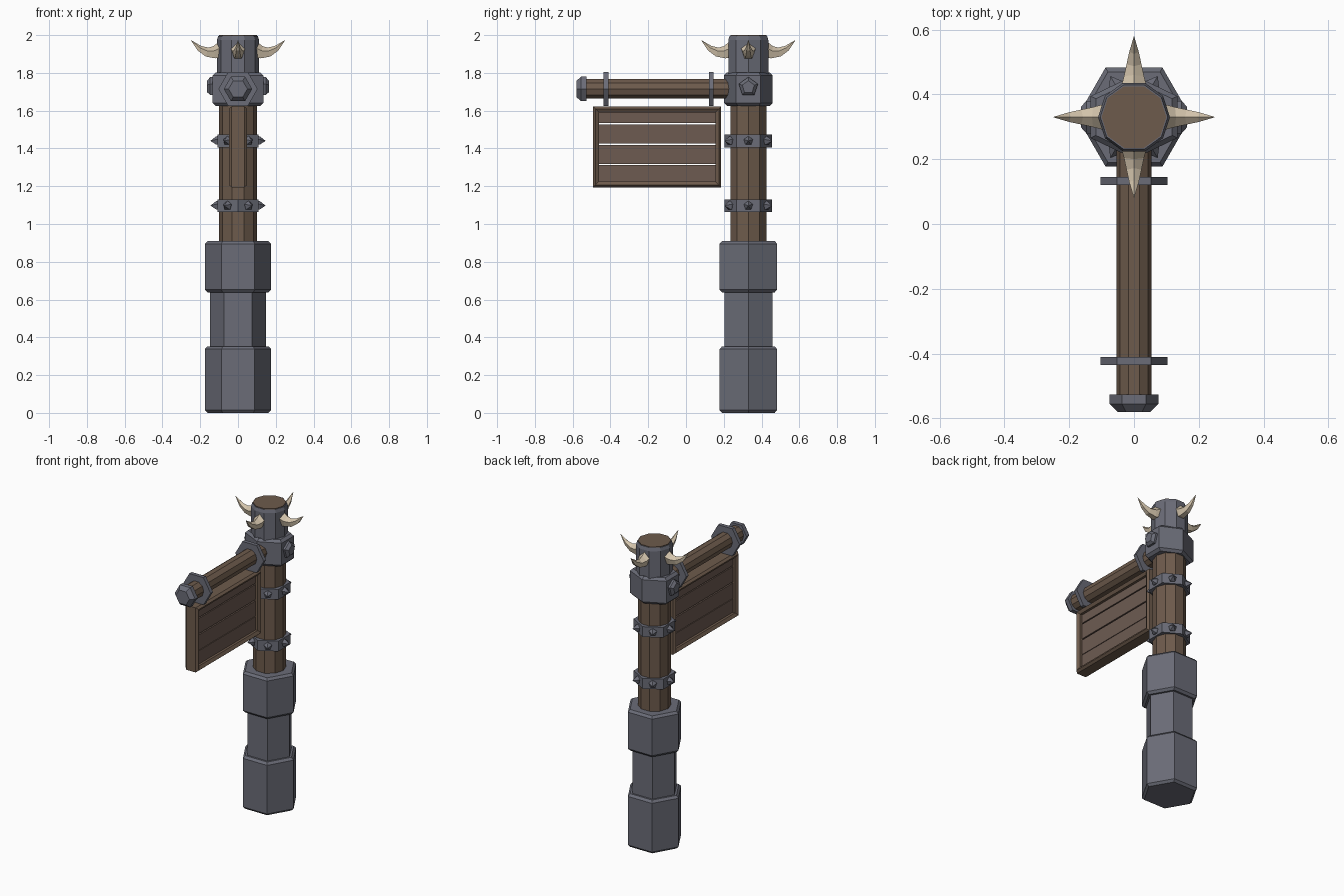
import bpy, bmesh, math
from mathutils import Matrix, Vector

if "Cube" in bpy.data.objects:
    bpy.data.objects.remove(bpy.data.objects["Cube"])


def material(name, rgb):
    m = bpy.data.materials.new(name)
    m.diffuse_color = (*rgb, 1)
    m.use_nodes = True
    m.node_tree.nodes["Principled BSDF"].inputs["Base Color"].default_value = m.diffuse_color
    return m


STONE = material("grey_stone_iron", (0.145, 0.15, 0.185))
WOOD = material("brown_wood", (0.155, 0.104, 0.072))
BOARD = material("board_wood", (0.155, 0.105, 0.083))
HORN = material("horn_ivory", (0.65, 0.55, 0.41))

POST = Vector((0, 0.33, 0))      # post axis
BEAM_Z = 1.715                   # beam axis height


def finish(name, bm, mat):
    bmesh.ops.recalc_face_normals(bm, faces=bm.faces)
    mesh = bpy.data.meshes.new(name)
    bm.to_mesh(mesh)
    bm.free()
    mesh.materials.append(mat)
    ob = bpy.data.objects.new(name, mesh)
    bpy.context.collection.objects.link(ob)
    return ob


def loft(name, rings, mat, closed=False):
    """Skin a list of equal-length point rings; cap the ends or close the loop."""
    bm = bmesh.new()
    vs = [[bm.verts.new(p) for p in r] for r in rings]
    n = len(vs[0])
    pairs = list(zip(vs, vs[1:] + vs[:1])) if closed else list(zip(vs, vs[1:]))
    for a, b in pairs:
        for i in range(n):
            j = (i + 1) % n
            bm.faces.new((a[i], a[j], b[j], b[i]))
    if not closed:
        bm.faces.new(vs[0])
        bm.faces.new(vs[-1])
    return finish(name, bm, mat)


def prism(name, sides, profile, mat, matrix, start=0.0, sx=1.0):
    """Faceted turned part: profile is (radius, height) along the local z axis."""
    rings = []
    for r, h in profile:
        ring = []
        for k in range(sides):
            a = math.radians(start) + 2 * math.pi * k / sides
            ring.append(matrix @ Vector((sx * r * math.cos(a), r * math.sin(a), h)))
        rings.append(ring)
    return loft(name, rings, mat)


def box(name, lo, hi, mat):
    lo, hi = Vector(lo), Vector(hi)
    bm = bmesh.new()
    bmesh.ops.create_cube(bm, size=1)
    for v in bm.verts:
        v.co = (lo + hi) / 2 + v.co * (hi - lo)
    return finish(name, bm, mat)


def outward(angle, radius, z):
    """Frame whose local z points away from the post at the given angle."""
    return (Matrix.Translation(POST + Vector((0, 0, z)))
            @ Matrix.Rotation(math.radians(angle), 4, 'Z')
            @ Matrix.Translation((radius, 0, 0))
            @ Matrix.Rotation(math.pi / 2, 4, 'Y'))


def chamfered(r, z0, z1, c):
    return [(r - c, z0), (r, z0 + c), (r, z1 - c), (r - c, z1)]


UP = Matrix.Translation(POST)

# Hexagonal stone footing
prism("lower_stone_block", 6, chamfered(0.176, 0, 0.352, 0.015), STONE, UP)
prism("middle_stone_block", 6, [(0.147, 0.34), (0.147, 0.65)], STONE, UP)
prism("upper_stone_block", 6, chamfered(0.176, 0.638, 0.91, 0.015), STONE, UP)

# Wooden post with iron cap
prism("post", 10, [(0.1, 0.9), (0.1, 1.85)], WOOD, UP)
prism("post_cap", 10, [(0.111, 1.78), (0.111, 1.975), (0.104, 1.996)], STONE, UP)
prism("post_top", 10, [(0.1, 1.99), (0.1, 2.0)], WOOD, UP)

# Iron bands with six studs each
for label, z in (("lower", 1.097), ("upper", 1.44)):
    prism(label + "_band", 6, [(0.125, z - 0.034), (0.125, z + 0.034)], STONE, UP, 30)
    for k in range(6):
        prism(f"{label}_band_stud_{k}", 5, [(0.026, -0.005), (0.024, 0.008), (0.001, 0.037)],
              STONE, outward(60 * k, 0.108, z), 180)

# Collar with a boss on each side
prism("collar", 6, chamfered(0.129, 1.625, 1.803, 0.016), STONE, UP, 30, 1.2)
for label, a in (("right", 0), ("left", 180)):
    prism(label + "_collar_boss", 5, [(0.053, -0.01), (0.053, 0.014), (0.034, 0.03)],
          STONE, outward(a, 0.133, 1.725), 180)

# Beam, end cap and hanger rings (local z points to the front)
FORWARD = Matrix.Translation((0, 0, BEAM_Z)) @ Matrix.Rotation(math.pi / 2, 4, 'X')
prism("beam", 10, [(0.054, -0.28), (0.054, 0.55)], WOOD, FORWARD)
prism("beam_end_cap", 6, [(0.075, 0.527), (0.075, 0.555), (0.05, 0.58)], STONE, FORWARD)
for label, y in (("front", -0.423), ("rear", 0.133)):
    prism(label + "_hanger_ring", 6, [(0.104, -y - 0.0125), (0.104, -y + 0.0125)],
          STONE, FORWARD)

# Mitred sign frame: the section is (inset from the outer edge, x)
Y0, Y1, Z0, Z1 = -0.492, 0.186, 1.194, 1.622
section = [(0, -0.034), (0, 0.034), (0.012, 0.048),
           (0.031, 0.036), (0.031, -0.036), (0.012, -0.048)]
corners = [(Y0, Z0, 1, 1), (Y1, Z0, -1, 1), (Y1, Z1, -1, -1), (Y0, Z1, 1, -1)]
loft("sign_frame", [[(x, y + sy * d, z + sz * d) for d, x in section]
                    for y, z, sy, sz in corners], WOOD, closed=True)

# Sign planks with thin gaps
for k, (a, b) in enumerate(((1.21, 1.313), (1.317, 1.418), (1.426, 1.527), (1.534, 1.605))):
    box(f"sign_plank_{k}", (-0.02, Y0 + 0.02, a), (0.02, Y1 - 0.02, b), BOARD)

# Four curved horns around the cap: path points are (distance out, z, radius)
path = [(0.09, 1.918, 0.046), (0.125, 1.906, 0.036), (0.165, 1.908, 0.027),
        (0.205, 1.929, 0.017), (0.248, 1.972, 0.001)]
for k, label in enumerate(("right", "rear", "left", "front")):
    turn = UP @ Matrix.Rotation(k * math.pi / 2, 4, 'Z')
    rings = []
    for i, (d, z, r) in enumerate(path):
        p, q = path[max(i - 1, 0)], path[min(i + 1, len(path) - 1)]
        t = Vector((q[0] - p[0], 0, q[1] - p[1])).normalized()
        nrm = Vector((-t.z, 0, t.x))
        ring = []
        for j in range(5):
            a = 2 * math.pi * j / 5
            off = nrm * (r * math.cos(a)) + Vector((0, r * 0.9 * math.sin(a), 0))
            ring.append(turn @ (Vector((d, 0, z)) + off))
        rings.append(ring)
    loft(label + "_horn", rings, HORN)
